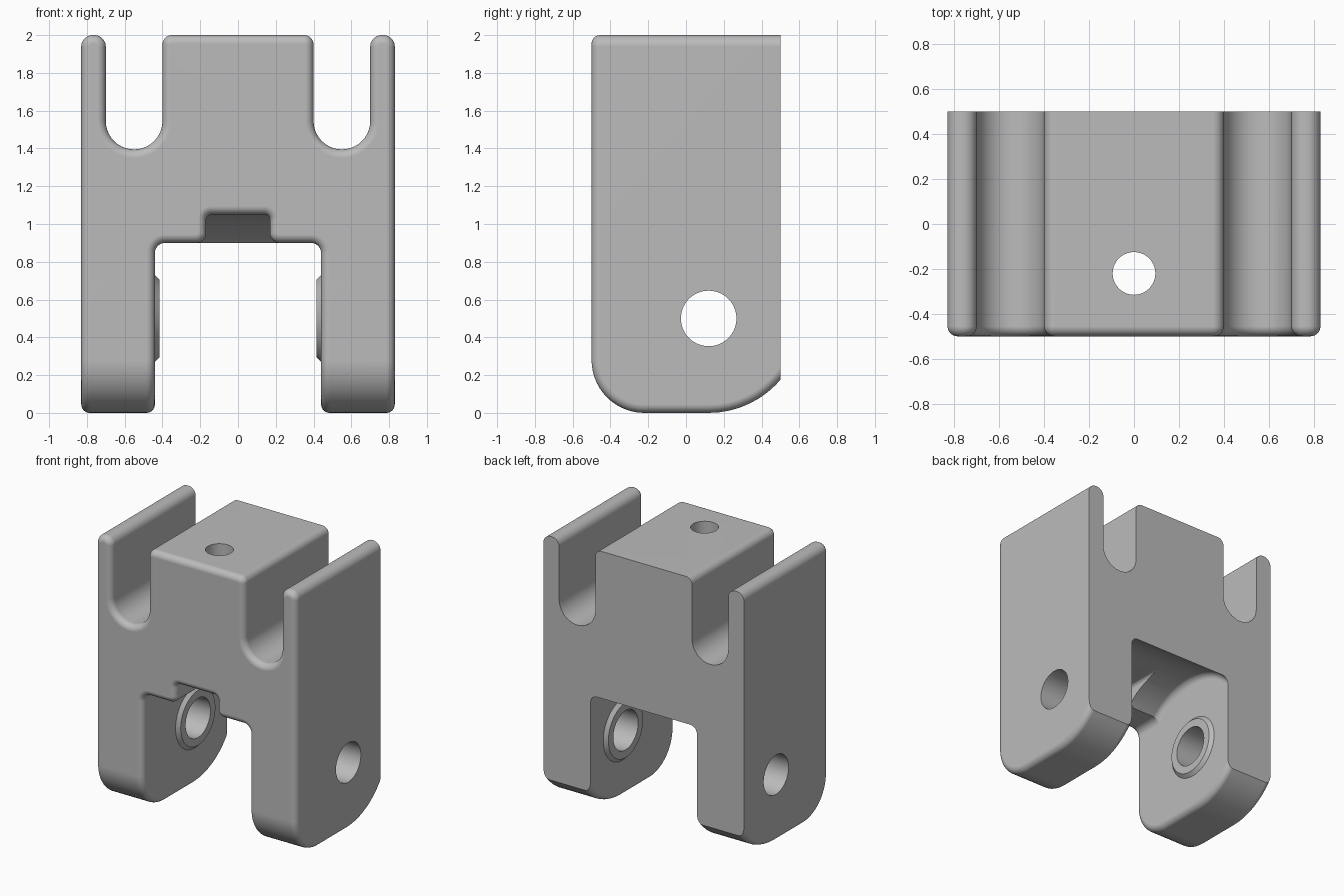
import bpy, bmesh, math
from mathutils import Vector

if "Cube" in bpy.data.objects:
    bpy.data.objects.remove(bpy.data.objects["Cube"], do_unlink=True)

FILLET = 0.045
AXLE_Y, AXLE_Z = 0.12, 0.5

grey = bpy.data.materials.new("light_grey")
grey.use_nodes = True
grey.diffuse_color = (0.5, 0.5, 0.5, 1)
grey.node_tree.nodes["Principled BSDF"].inputs["Base Color"].default_value = (0.5, 0.5, 0.5, 1)


def outline(corners, steps=10):
    """Round the right-angled corners (u, v, radius) of a closed outline."""
    pts = []
    for i, (u, v, r) in enumerate(corners):
        p = Vector((u, v))
        d1 = (Vector(corners[i - 1][:2]) - p).normalized()
        d2 = (Vector(corners[(i + 1) % len(corners)][:2]) - p).normalized()
        centre = p + r * (d1 + d2)
        for k in range(steps + 1 if r else 1):
            a = math.pi / 2 * k / steps
            q = centre - r * (d2 * math.cos(a) + d1 * math.sin(a))
            if not pts or (q - pts[-1]).length > 1e-5:
                pts.append(q)
    if (pts[0] - pts[-1]).length < 1e-5:
        pts.pop()
    return pts


def rect(u0, u1, v0, v1, r=0):
    return outline([(u0, v0, r), (u1, v0, r), (u1, v1, r), (u0, v1, r)], 14)


def prism(name, pts, axis, start, end, rims=(), fillet=FILLET):
    """Extrude an outline along an axis and round the rims at the given positions."""
    def place(p, t):
        c = [p.x, p.y]
        c.insert(axis, t)
        return c
    bm = bmesh.new()
    ends = [[bm.verts.new(place(p, t)) for p in pts] for t in (start, end)]
    for loop in ends:
        bm.faces.new(loop)
    n = len(pts)
    for i in range(n):
        j = (i + 1) % n
        bm.faces.new((ends[0][i], ends[0][j], ends[1][j], ends[1][i]))
    bmesh.ops.recalc_face_normals(bm, faces=bm.faces)
    edges = [e for e in bm.edges for t in rims
             if all(abs(v.co[axis] - t) < 1e-5 for v in e.verts)]
    if edges:
        bmesh.ops.bevel(bm, geom=edges, offset=fillet, offset_type='OFFSET', segments=6,
                        profile=0.5, affect='EDGES', clamp_overlap=False)
    bmesh.ops.recalc_face_normals(bm, faces=bm.faces)
    mesh = bpy.data.meshes.new(name)
    bm.to_mesh(mesh)
    bm.free()
    obj = bpy.data.objects.new(name, mesh)
    bpy.context.collection.objects.link(obj)
    return obj


def combine(obj, tool, operation='DIFFERENCE'):
    mod = obj.modifiers.new("combine", 'BOOLEAN')
    mod.operation, mod.solver, mod.object = operation, 'EXACT', tool
    bpy.context.view_layer.objects.active = obj
    bpy.ops.object.modifier_apply(modifier=mod.name)
    bpy.data.objects.remove(tool, do_unlink=True)


def bore(r, x0, x1, rims=()):
    """Cylinder along the axle line."""
    pts = rect(AXLE_Y - r, AXLE_Y + r, AXLE_Z - r, AXLE_Z + r, r)
    return prism("bore_cutter", pts, 0, x0, x1, rims)


def finish(obj):
    obj.data.materials.clear()
    obj.data.materials.append(grey)
    bpy.ops.object.select_all(action='DESELECT')
    obj.select_set(True)
    bpy.context.view_layer.objects.active = obj
    bpy.ops.object.shade_smooth_by_angle(angle=math.radians(25))
    mod = obj.modifiers.new("even_shading", 'WEIGHTED_NORMAL')
    mod.keep_sharp = True


# Body: front profile with side slots, arch and front notch
half = [(0.17, 1.05, 0.03), (0.17, 0.9, 0.05), (0.44, 0.9, 0.055), (0.44, 0.5, 0),
        (0.83, 0.5, 0), (0.83, 2, 0.06), (0.70, 2, 0.06), (0.70, 1.395, 0.15),
        (0.40, 1.395, 0.15), (0.40, 2, 0.05)]
profile = outline(half + [(-x, z, r) for x, z, r in reversed(half)])
body = prism("bracket_body", profile, 1, -0.5, 0.5, rims=[-0.5])

# Close the notch behind the axle and hollow the arch ceiling
combine(body, prism("notch_fill", rect(-0.3, 0.3, 0.9, 1.2), 1, 0.1, 0.5), 'UNION')
combine(body, bore(0.5515, -0.439, 0.439, rims=[-0.439, 0.439]))
combine(body, prism("lower_cutter", rect(-1, 1, 0, 0.7), 1, -1, 1))

# Vertical pin hole
combine(body, prism("pin_cutter", rect(-0.095, 0.095, -0.315, -0.125, 0.095), 2, 0.8, 2.2))
finish(body)

# Rounded legs and axle bosses
leg_shape = outline([(-0.5, 1, 0), (-0.5, 0, 0.28), (0.62, 0, 0.5), (0.62, 1, 0)], 14)
for side, s in (("left", 1), ("right", -1)):
    leg = prism(side + "_leg", leg_shape, 0, s * 0.44, s * 0.83, rims=[s * 0.44, s * 0.83])
    combine(leg, prism("back_cutter", rect(0.5, 1, -1, 2), 0, -1, 1))
    combine(leg, prism("top_cutter", rect(-1, 1, 0.7, 2), 0, -1, 1))
    combine(leg, bore(0.147, s * 0.3, s * 0.95))
    finish(leg)

    bpy.ops.mesh.primitive_cone_add(vertices=56, radius1=0.235, radius2=0.205, depth=0.03,
                                    location=(s * 0.43, AXLE_Y, AXLE_Z),
                                    rotation=(0, -s * math.pi / 2, 0))
    boss = bpy.context.object
    boss.name = side + "_axle_boss"
    combine(boss, bore(0.147, s * 0.3, s * 0.95))
    finish(boss)
